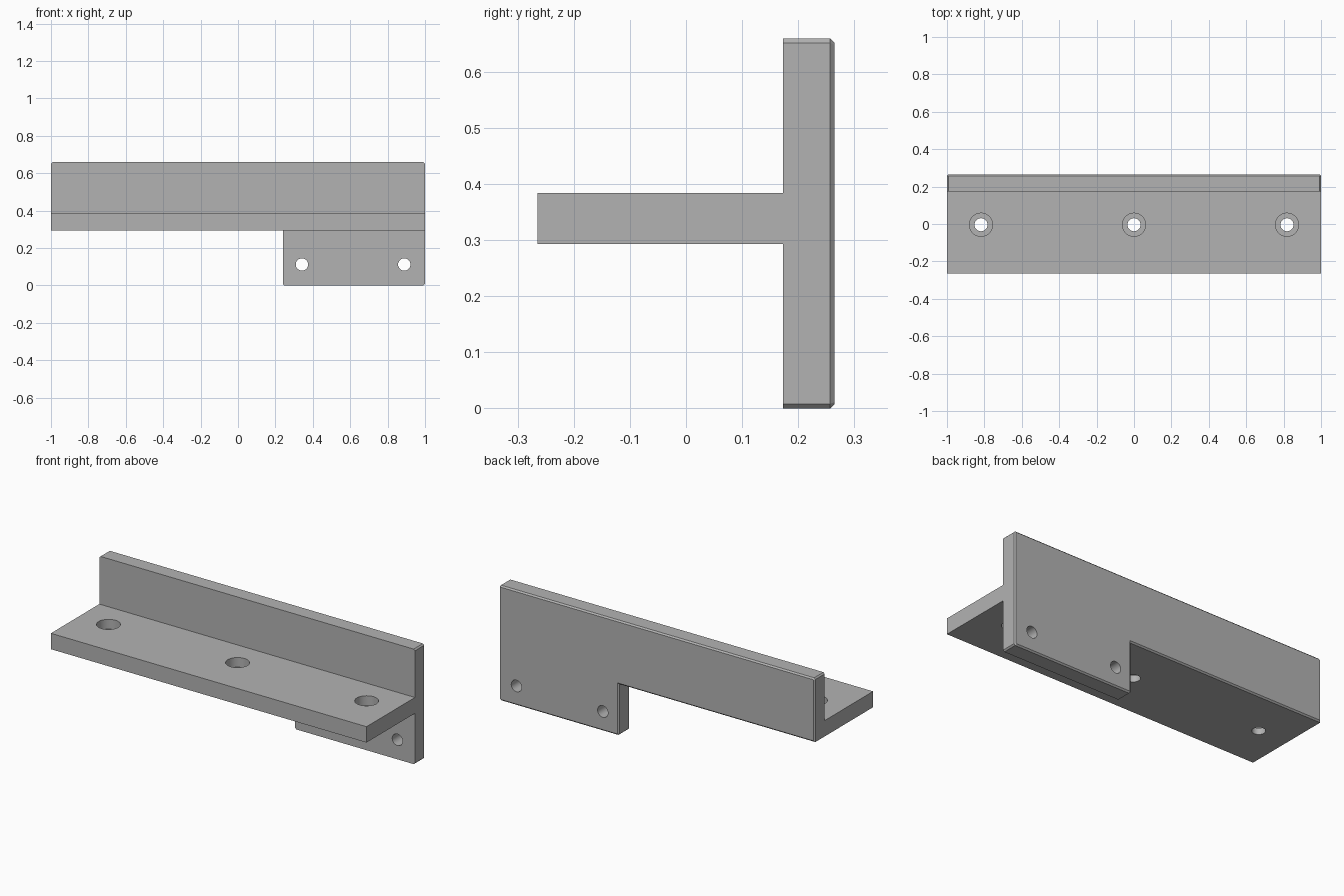
import bpy, bmesh
from math import radians, pi
from mathutils import Vector

cube = bpy.data.objects.get("Cube")
if cube:
    bpy.data.objects.remove(cube, do_unlink=True)

# Main dimensions
FRONT, FACE, BACK = -0.265, 0.173, 0.265
SHELF_LOW, SHELF_TOP, TOP = 0.293, 0.384, 0.659
TAB_X, CHAMFER = 0.24, 0.008

grey = bpy.data.materials.new("grey metal")
grey.use_nodes = True
colour = (0.45, 0.45, 0.45, 1)
grey.diffuse_color = colour
grey.node_tree.nodes["Principled BSDF"].inputs["Base Color"].default_value = colour


def add_object(name, bm):
    bmesh.ops.recalc_face_normals(bm, faces=bm.faces)
    mesh = bpy.data.meshes.new(name)
    bm.to_mesh(mesh)
    bm.free()
    mesh.materials.append(grey)
    obj = bpy.data.objects.new(name, mesh)
    bpy.context.collection.objects.link(obj)
    return obj


def prism(name, outline, y0, y1):
    """Extrude an (x, z) outline along y."""
    bm = bmesh.new()
    face = bm.faces.new([bm.verts.new((x, y0, z)) for x, z in outline])
    new = bmesh.ops.extrude_face_region(bm, geom=[face])["geom"]
    verts = [g for g in new if isinstance(g, bmesh.types.BMVert)]
    bmesh.ops.translate(bm, verts=verts, vec=(0, y1 - y0, 0))
    return add_object(name, bm)


def boolean(target, tool, operation):
    mod = target.modifiers.new(tool.name, "BOOLEAN")
    mod.operation, mod.solver, mod.object = operation, "EXACT", tool
    bpy.context.view_layer.objects.active = target
    bpy.ops.object.modifier_apply(modifier=mod.name)
    bpy.data.objects.remove(tool, do_unlink=True)


def drill(target, centre, axis, radius, length):
    bpy.ops.mesh.primitive_cylinder_add(
        vertices=40, radius=radius, depth=length, location=centre,
        rotation=(pi / 2 if axis == "y" else 0, 0, 0))
    cutter = bpy.context.object
    cutter.name = "hole_cutter"
    cutter.hide_render = True
    cutter.data.materials.append(grey)
    boolean(target, cutter, "DIFFERENCE")


# Upright plate with a lower tab on the left
c = CHAMFER
bracket = prism("bracket", [
    (-1, SHELF_LOW), (TAB_X, SHELF_LOW),
    (TAB_X, c), (TAB_X + c, 0), (1 - c, 0), (1, c),
    (1, TOP - c), (1 - c, TOP), (c - 1, TOP), (-1, TOP - c)], FACE, BACK)

# Chamfer round the back face
bm = bmesh.new()
bm.from_mesh(bracket.data)
rim = [e for e in bm.edges if all(v.co.y > BACK - 0.001 for v in e.verts)]
bmesh.ops.bevel(bm, geom=rim, offset=CHAMFER, segments=1, affect="EDGES")
bm.to_mesh(bracket.data)
bm.free()

# Shelf joined to the upright
shelf = prism("shelf", [(-1, SHELF_LOW), (1, SHELF_LOW),
                        (1, SHELF_TOP), (-1, SHELF_TOP)], FRONT, FACE + 0.04)
boolean(bracket, shelf, "UNION")

# Counterbored shelf holes
for x in (-0.818, 0, 0.818):
    drill(bracket, (x, -0.004, SHELF_TOP), "z", 0.062, 0.11)
    drill(bracket, (x, -0.004, SHELF_TOP), "z", 0.035, 0.4)

# Plain tab holes
for x in (0.342, 0.889):
    drill(bracket, (x, BACK, 0.112), "y", 0.033, 0.4)

# Merge coplanar faces, then shade the bores smooth
bm = bmesh.new()
bm.from_mesh(bracket.data)
bmesh.ops.remove_doubles(bm, verts=bm.verts, dist=0.00005)
bmesh.ops.dissolve_limit(bm, angle_limit=radians(1), verts=bm.verts, edges=bm.edges)
bm.to_mesh(bracket.data)
bm.free()
bpy.ops.object.select_all(action="DESELECT")
bracket.select_set(True)
bpy.context.view_layer.objects.active = bracket
bpy.ops.object.shade_smooth_by_angle(angle=radians(30))
